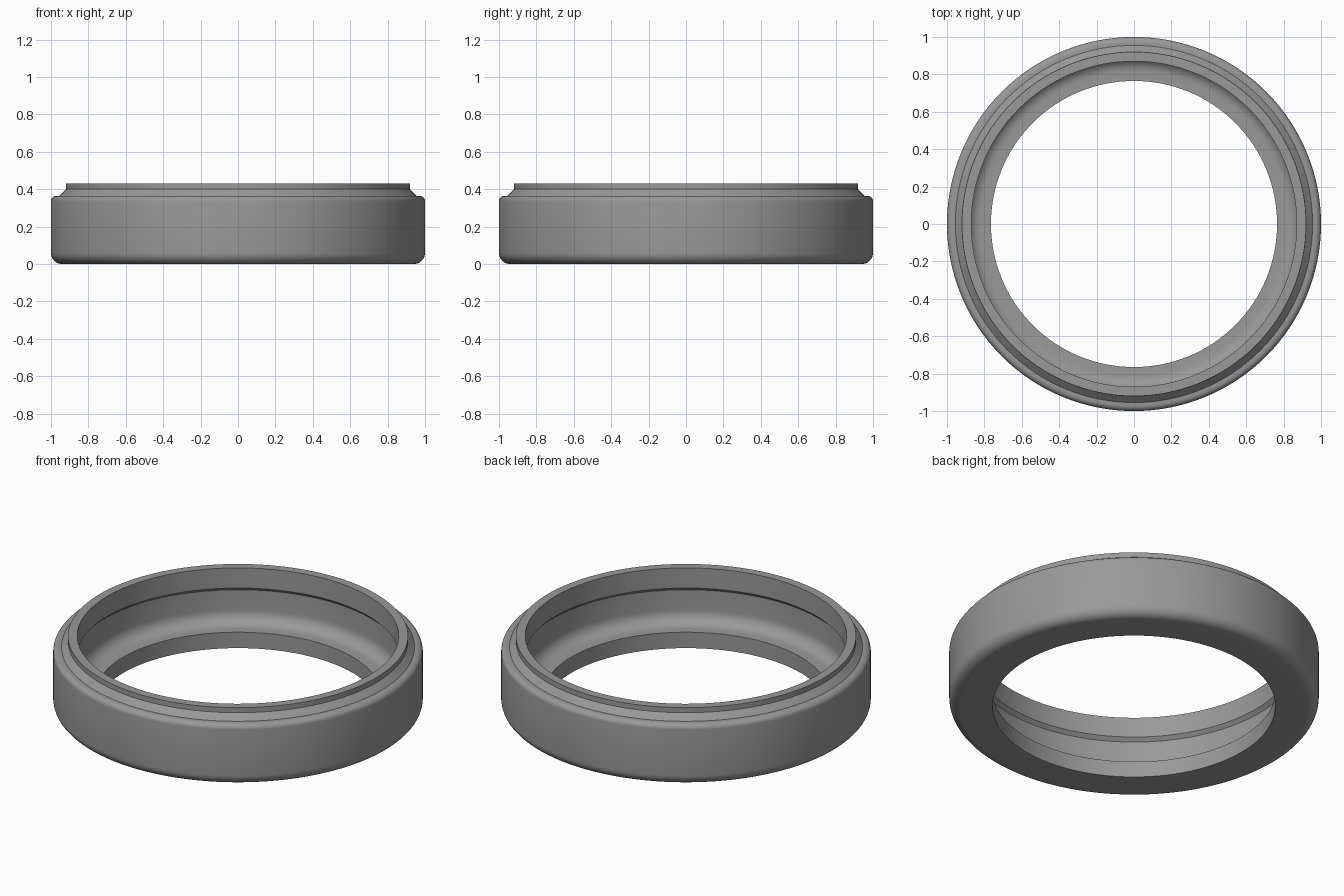
import bpy, bmesh, math

if "Cube" in bpy.data.objects:
    bpy.data.objects.remove(bpy.data.objects["Cube"])

SEGMENTS = 128

def arc(cx, cz, r, start, end, steps=8):
    """Points of a fillet in the radius/height plane, angles in degrees."""
    angles = [math.radians(start + (end - start) * i / steps) for i in range(steps + 1)]
    return [(cx + r * math.cos(a), cz + r * math.sin(a)) for a in angles]

# Closed cross-section, starting at the underside of the bore
profile = [(0.765, 0.0)]
profile += arc(0.94, 0.06, 0.06, -90, 0)        # rounded bottom edge
profile += arc(0.97, 0.335, 0.03, 0, 90, 6)     # rounded shoulder
profile += [(0.955, 0.365), (0.92, 0.40)]       # small step and cone
profile += [(0.92, 0.43), (0.87, 0.43)]         # top rim
profile += [(0.87, 0.31), (0.89, 0.29)]         # inner undercut
profile += arc(0.815, 0.17, 0.075, 0, -90)      # inner fillet to the floor
profile += [(0.765, 0.095)]                     # floor lip

# Revolve the cross-section into a ring
bm = bmesh.new()
rings = []
for i in range(SEGMENTS):
    a = 2 * math.pi * i / SEGMENTS
    rings.append([bm.verts.new((r * math.cos(a), r * math.sin(a), z)) for r, z in profile])
n = len(profile)
for i in range(SEGMENTS):
    here, after = rings[i], rings[(i + 1) % SEGMENTS]
    for j in range(n):
        k = (j + 1) % n
        bm.faces.new((here[j], after[j], after[k], here[k]))
bmesh.ops.recalc_face_normals(bm, faces=bm.faces)
mesh = bpy.data.meshes.new("ring_housing")
bm.to_mesh(mesh)
bm.free()

ring = bpy.data.objects.new("ring_housing", mesh)
bpy.context.collection.objects.link(ring)

grey = bpy.data.materials.new("mid_grey")
grey.diffuse_color = (0.32, 0.32, 0.32, 1)
grey.use_nodes = True
grey.node_tree.nodes["Principled BSDF"].inputs["Base Color"].default_value = grey.diffuse_color
mesh.materials.append(grey)

# Smooth rounded parts, keep the machined edges crisp
bpy.context.view_layer.objects.active = ring
ring.select_set(True)
bpy.ops.object.shade_smooth_by_angle(angle=math.radians(30))
